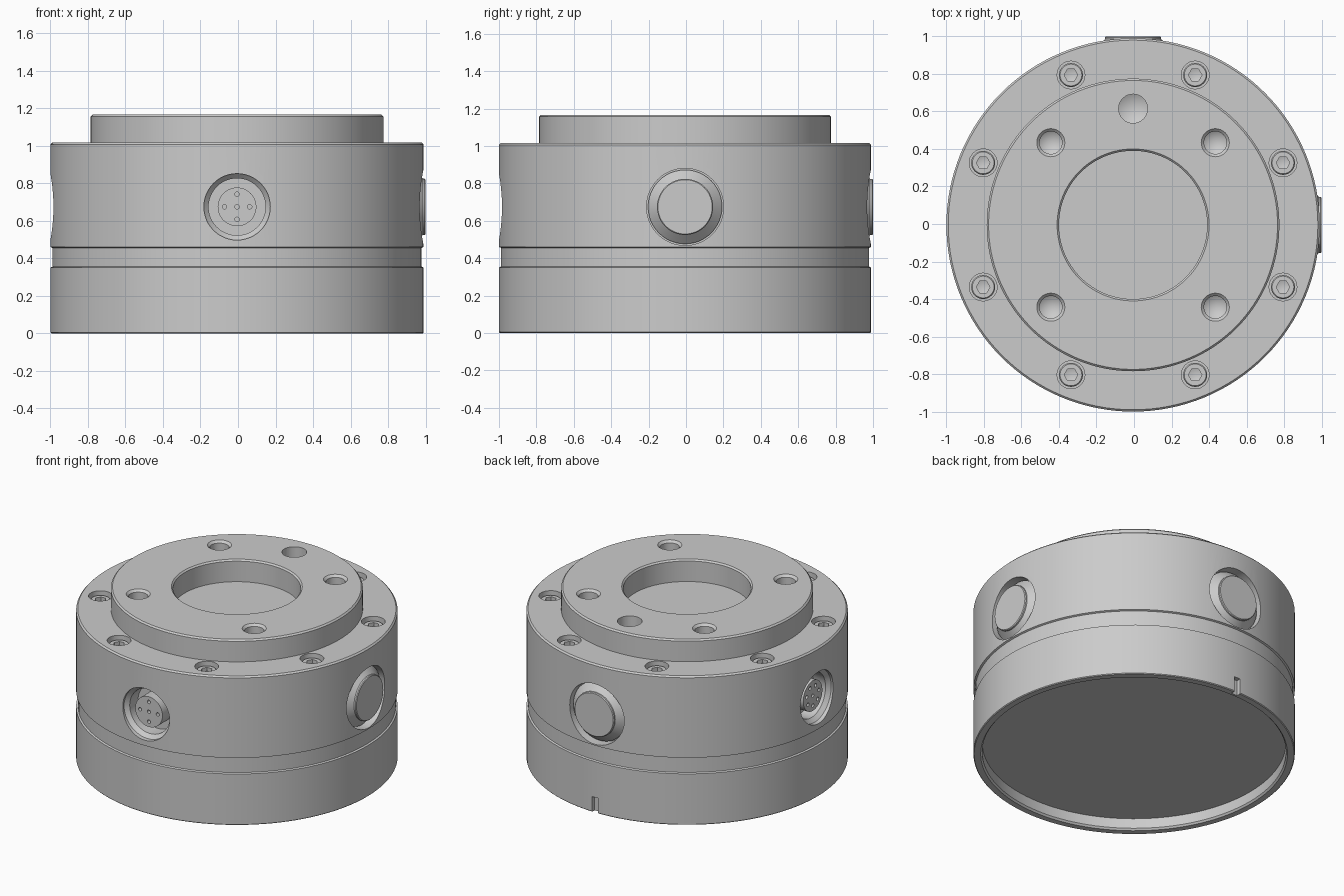
import bpy, bmesh
from math import radians, pi, cos, sin
from mathutils import Matrix, Vector

if "Cube" in bpy.data.objects:
    bpy.data.objects.remove(bpy.data.objects["Cube"])

OFF = -0.005          # body axis sits slightly off so the buttons fit the bounds
PORT_Z = 0.674
BASE = Matrix.Translation((OFF, OFF, 0))


def lathe(bm, profile, mat, segs=32):
    """Spin (radius, height) points into a closed solid inside bm."""
    rings = []
    for r, h in profile:
        if r == 0:
            rings.append([bm.verts.new(mat @ Vector((0, 0, h)))])
        else:
            rings.append([bm.verts.new(mat @ Vector((r * cos(2 * pi * i / segs),
                          r * sin(2 * pi * i / segs), h))) for i in range(segs)])
    for a, b in zip(rings, rings[1:]):
        for i in range(segs):
            j = (i + 1) % segs
            if len(a) == 1:
                bm.faces.new((a[0], b[i], b[j]))
            elif len(b) == 1:
                bm.faces.new((a[i], a[j], b[0]))
            else:
                bm.faces.new((a[i], a[j], b[j], b[i]))


def finish(bm, name):
    bmesh.ops.recalc_face_normals(bm, faces=bm.faces)
    me = bpy.data.meshes.new(name)
    bm.to_mesh(me)
    bm.free()
    ob = bpy.data.objects.new(name, me)
    bpy.context.collection.objects.link(ob)
    return ob


def smooth(ob):
    bpy.ops.object.select_all(action='DESELECT')
    ob.select_set(True)
    bpy.context.view_layer.objects.active = ob
    bpy.ops.object.shade_smooth_by_angle(angle=radians(25))


def cut(ob, cutter):
    mod = ob.modifiers.new("cut", 'BOOLEAN')
    mod.object, mod.operation, mod.solver = cutter, 'DIFFERENCE', 'EXACT'
    bpy.context.view_layer.objects.active = ob
    bpy.ops.object.modifier_apply(modifier=mod.name)
    bpy.data.objects.remove(cutter)


def side(deg):
    """Frame whose z axis points outward from the body at the given azimuth."""
    return (Matrix.Translation((OFF, OFF, PORT_Z)) @ Matrix.Rotation(radians(deg), 4, 'Z')
            @ Matrix.Rotation(radians(90), 4, 'Y'))


def polar(r, deg):
    return BASE @ Matrix.Translation((r * cos(radians(deg)), r * sin(radians(deg)), 0))


SCREWS = [polar(0.865, 22.5 + 45 * k) for k in range(8)]
BUTTONS = (0, 90)
CONNECTORS = ((-90, 4), (180, 7))     # azimuth, pins around the centre pin

# Main housing with raised flange, central recess and hollow underside
bm = bmesh.new()
lathe(bm, [(0, .08), (.94, .08), (.94, .012), (.95, 0), (.99, 0), (.995, .005),
           (.995, .35), (.984, .355), (.984, .455), (.995, .46), (.995, 1.006),
           (.985, 1.016), (.78, 1.016), (.78, 1.156), (.77, 1.166), (.405, 1.166),
           (.395, 1.156), (.395, 1.016), (0, 1.016)], BASE, 128)
housing = finish(bm, "housing")

# Cutters for every hole in the housing
bm = bmesh.new()
for m in SCREWS:
    lathe(bm, [(0, .95), (.074, .95), (.074, 1.05), (0, 1.05)], m)
for k in range(4):
    lathe(bm, [(0, .99), (.06, 1.03), (.06, 1.151), (.085, 1.176), (0, 1.176)],
          polar(.62, 45 + 90 * k))
lathe(bm, [(0, .99), (.077, 1.03), (.077, 1.2), (0, 1.2)], polar(.62, 90))
for deg in BUTTONS:
    lathe(bm, [(0, .92), (.206, .92), (.206, 1.1), (0, 1.1)], side(deg), 48)
for deg, _ in CONNECTORS:
    lathe(bm, [(0, .85), (.152, .85), (.152, .94), (.177, .965), (.177, 1.1), (0, 1.1)],
          side(deg), 48)
# Alignment notch at the bottom of the back
bmesh.ops.create_cube(bm, size=1, matrix=Matrix.Translation((OFF, .99, .04))
                      @ Matrix.Diagonal((.045, .06, .13, 1)))
cut(housing, finish(bm, "housing_cutter"))
smooth(housing)

# Socket head screws around the shoulder
bm = bmesh.new()
hexes = bmesh.new()
for m in SCREWS:
    lathe(bm, [(0, .945), (.064, .945), (.064, .985), (.058, .992), (0, .992)], m)
    lathe(hexes, [(0, .955), (.036, .967), (.036, 1.05), (0, 1.05)], m, 6)
screws = finish(bm, "socket_screws")
cut(screws, finish(hexes, "hex_cutter"))
smooth(screws)

# Round push buttons on the right and back
for deg, name in zip(BUTTONS, ("right_button", "back_button")):
    bm = bmesh.new()
    lathe(bm, [(0, .91), (.198, .91), (.198, .945), (.15, .99), (.15, 1.0),
               (.145, 1.005), (0, 1.005)], side(deg), 48)
    smooth(finish(bm, name))

# Recessed connectors on the front and left, with pin holes
for (deg, n), name in zip(CONNECTORS, ("front_connector", "left_connector")):
    bm = bmesh.new()
    lathe(bm, [(0, .84), (.103, .84), (.103, .95), (0, .95)], side(deg), 48)
    plug = finish(bm, name)
    bm = bmesh.new()
    spots = [(0, 0)] + [(.067 * cos(2 * pi * i / n), .067 * sin(2 * pi * i / n))
                        for i in range(n)]
    for x, y in spots:
        lathe(bm, [(0, .91), (.012, .91), (.012, 1), (0, 1)],
              side(deg) @ Matrix.Translation((x, y, 0)), 16)
    cut(plug, finish(bm, "pin_cutter"))
    smooth(plug)
